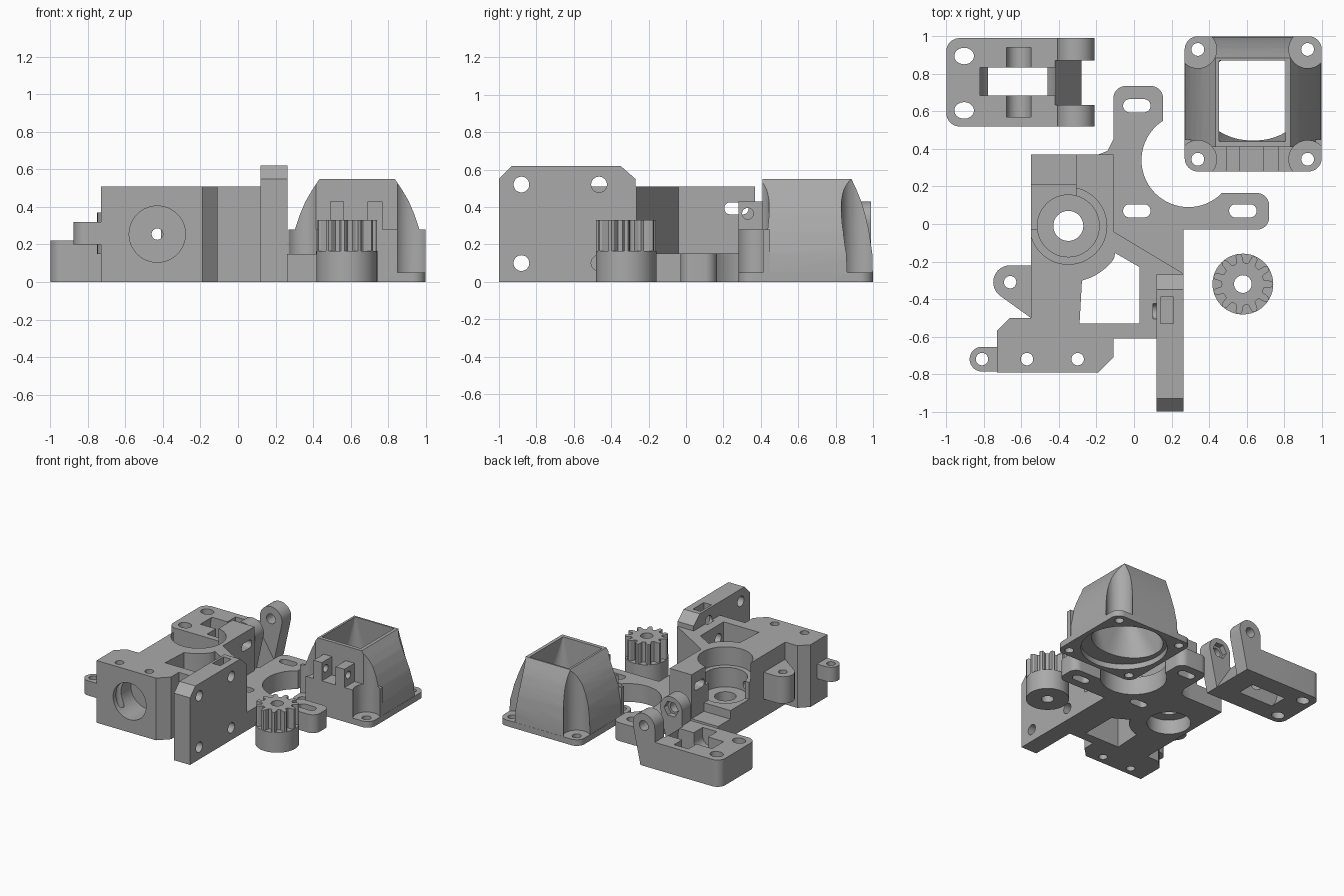
import bpy, bmesh
from math import sin, cos, pi, radians

if "Cube" in bpy.data.objects:
    bpy.data.objects.remove(bpy.data.objects["Cube"], do_unlink=True)

GREY = (0.4, 0.4, 0.4, 1)
mat = bpy.data.materials.new("plain grey")
mat.use_nodes = True
mat.diffuse_color = GREY
mat.node_tree.nodes["Principled BSDF"].inputs["Base Color"].default_value = GREY


# ---- helpers ----
def finish_mesh(bm, name):
    bmesh.ops.recalc_face_normals(bm, faces=bm.faces)
    me = bpy.data.meshes.new(name)
    bm.to_mesh(me)
    bm.free()
    me.materials.append(mat)
    ob = bpy.data.objects.new(name, me)
    bpy.context.collection.objects.link(ob)
    return ob


def prism(pts, lo, hi, axis="z", name="piece"):
    """Extrude a flat outline along an axis."""
    place = {"z": lambda a, b, h: (a, b, h),
             "y": lambda a, b, h: (a, h, b),
             "x": lambda a, b, h: (h, a, b)}[axis]
    bm = bmesh.new()
    low = [bm.verts.new(place(a, b, lo)) for a, b in pts]
    top = [bm.verts.new(place(a, b, hi)) for a, b in pts]
    bm.faces.new(low)
    bm.faces.new(top)
    n = len(pts)
    for i in range(n):
        j = (i + 1) % n
        bm.faces.new((low[i], low[j], top[j], top[i]))
    return finish_mesh(bm, name)


def hull(points, name="piece"):
    bm = bmesh.new()
    for p in points:
        bm.verts.new(p)
    out = bmesh.ops.convex_hull(bm, input=bm.verts)
    junk = {v for v in out["geom_interior"] if isinstance(v, bmesh.types.BMVert)}
    bmesh.ops.delete(bm, geom=list(junk), context="VERTS")
    return finish_mesh(bm, name)


def arc(cx, cy, r, start, end, n=10):
    return [(cx + r * cos(radians(start + (end - start) * i / n)),
             cy + r * sin(radians(start + (end - start) * i / n))) for i in range(n + 1)]


def circle(cx, cy, rx, ry=None, n=48):
    ry = ry or rx
    return [(cx + rx * cos(2 * pi * i / n), cy + ry * sin(2 * pi * i / n)) for i in range(n)]


def rect(x0, y0, x1, y1):
    return [(x0, y0), (x1, y0), (x1, y1), (x0, y1)]


def rounded(x0, y0, x1, y1, r):
    return (arc(x0 + r, y0 + r, r, 180, 270) + arc(x1 - r, y0 + r, r, 270, 360)
            + arc(x1 - r, y1 - r, r, 0, 90) + arc(x0 + r, y1 - r, r, 90, 180))


def combine(ob, other, op):
    mod = ob.modifiers.new("combine", "BOOLEAN")
    mod.operation = op
    mod.solver = "EXACT"
    mod.object = other
    bpy.context.view_layer.objects.active = ob
    bpy.ops.object.modifier_apply(modifier=mod.name)
    bpy.data.objects.remove(other, do_unlink=True)


def add(ob, *args):
    combine(ob, prism(*args), "UNION")


def cut(ob, *args):
    combine(ob, prism(*args), "DIFFERENCE")


def smooth(ob):
    bpy.ops.object.select_all(action="DESELECT")
    ob.select_set(True)
    bpy.context.view_layer.objects.active = ob
    bpy.ops.object.shade_smooth_by_angle(angle=radians(28))


# ---- idler arm ----
idler = prism([(-1, 0), (-.28, 0), (-.42, .22), (-1, .22)], .52, .99, "y", "idler_arm")
combine(idler, prism(rounded(-1, .52, 0, .99, .07), -1, 1), "INTERSECT")
ear = [(-.46, 0), (-.28, 0)] + arc(-.31, .33, .1, -12, 180, 20) + [(-.41, .22), (-.46, .22)]
for y0, y1 in ((.52, .635), (.87, .99)):
    add(idler, ear, y0, y1, "y")
cut(idler, circle(-.31, .33, .04), .4, 1.1, "y")
cut(idler, circle(-.31, .33, .065, n=6), .59, .7, "y")
# bearing pocket and axle cradle
cut(idler, circle(-.62, .145, .215), .685, .835, "y")
axle = arc(-.615, .15, .065, 180, 360, 16) + [(-.55, .4), (-.68, .4)]
cut(idler, axle, .57, .94, "y")
for y in (.605, .895):
    cut(idler, circle(-.905, y, .052, .044), -1, 1)
smooth(idler)

# ---- fan duct ----
duct = prism(rounded(.27, .28, 1, 1, .07), 0, .05, "z", "fan_duct")
shell = []
for z, inset in ((.01, 0), (.15, .006), (.27, .03), (.36, .06), (.43, .09), (.49, .125), (.55, .165)):
    shell += [(x, y, z) for x, y in rect(.27 + inset, .41, 1 - inset, 1 - .7 * inset)]
combine(duct, hull(shell), "UNION")
add(duct, rect(.27, .28, 1, .45), .01, .28)
for x0, x1 in ((.49, .565), (.69, .77)):
    add(duct, rect(x0, .28, x1, .43), .2, .43)
combine(duct, prism(rounded(.27, .28, 1, 1, .07), -1, 1), "INTERSECT")
for x in (.34, .925):
    for y in (.345, .93):
        cut(duct, circle(x, y, .1), .05, 1)
        cut(duct, circle(x, y, .034), -1, 1)
# round intake narrowing to the square outlet
cut(duct, circle(.635, .64, .325), -.1, .045)
intake = [(x, y, .02) for x, y in circle(.635, .68, .29, .235)]
outlet = [(x, y, .56) for x, y in rect(.455, .44, .805, .87)]
combine(duct, hull(intake + outlet), "DIFFERENCE")
cut(duct, circle(.33, .365, .03), .45, .8, "x")
smooth(duct)

# ---- gear ----
gear = prism(circle(.58, -.32, .162), 0, .165, "z", "drive_gear")
TEETH = 11
teeth = []
for i in range(TEETH):
    for step, r in ((-.5, .112), (-.3, .115), (-.2, .15), (-.1, .161), (.1, .161), (.2, .15), (.3, .115)):
        a = 2 * pi * (i + step) / TEETH
        teeth.append((.58 + r * cos(a), -.32 + r * sin(a)))
add(gear, teeth, .1, .33)
cut(gear, circle(.58, -.32, .047), -1, 1)
smooth(gear)

# ---- extruder body ----
body = prism([(-.55, .37), (-.11, .37), (-.11, -.04), (.265, -.265), (.265, -.4), (.2, -.61),
              (-.11, -.61), (-.11, -.71), (-.19, -.79), (-.73, -.79), (-.73, -.57),
              (-.66, -.5), (-.55, -.5)], 0, .51, "z", "extruder_body")
# tall mounting wall
add(body, [(-1, 0), (-.27, 0), (-.27, .55), (-.35, .62), (-.93, .62), (-1, .55)], .12, .265, "x")
# motor plate
add(body, rounded(-.11, -.1, .155, .735, .065), 0, .15)
add(body, rounded(-.09, -.03, .72, .165, .065), 0, .15)
add(body, [(-.25, .33), (-.25, .37), (-.19, .37), (-.14, .39), (-.11, .45), (-.09, .6),
           (.15, .56), (.47, .16), (.6, .1), (.6, -.03), (.265, -.03), (.265, -.3), (-.15, -.08)], 0, .15)
# side ear and small lug
add(body, arc(-.66, -.31, .09, 90, 235, 16) + [(-.55, -.5), (-.45, -.5), (-.45, -.22)], .15, .37)
add(body, arc(-.81, -.72, .066, 90, 270, 16) + [(-.65, -.786), (-.65, -.654)], .2, .32)
# motor boss opening and adjusting slots
cut(body, circle(.29, .34, .25, n=64), -1, .4)
for x, y in ((.015, .63), (.015, .07), (.58, .07)):
    cut(body, rounded(x - .073, y - .035, x + .073, y + .035, .034), -1, .4)
# clearance for the idler
cut(body, rect(-.7, -.03, -.31, .5), .22, 1)
cut(body, rect(-.7, .21, -.31, .5), .15, 1)
# drive shaft bore, stepped
cut(body, circle(-.35, -.01, .205), .36, 1)
cut(body, circle(-.35, -.01, .165), .2, 1)
cut(body, circle(-.35, -.01, .165), -1, .12)
cut(body, circle(-.35, -.01, .08), -1, 1)
# central window, curved round the bore
window = [(-.29, -.53), (.03, -.53), (.03, -.23), (-.1, -.155)] + arc(-.35, -.01, .3, -36, -76, 8)
cut(body, window, -1, 1)
# hot end socket and filament path
cut(body, circle(-.43, .255, .15), -1, -.56, "y")
cut(body, circle(-.43, .255, .03), -1, 1, "y")
# screw holes
for x, y in ((-.57, -.72), (-.3, -.72), (-.81, -.72), (-.66, -.31)):
    cut(body, circle(x, y, .033), -1, 1)
for y, z in ((-.88, .1), (-.88, .52), (-.465, .52), (-.465, .1)):
    cut(body, circle(y, z, .042), .1, .4, "x")
cut(body, circle(-.46, .4, .04), -.05, .2, "x")
cut(body, rect(.14, -.53, .21, -.39), .36, 1)
cut(body, rounded(.205, .36, .335, .425, .032), -.4, 0, "x")
smooth(body)
